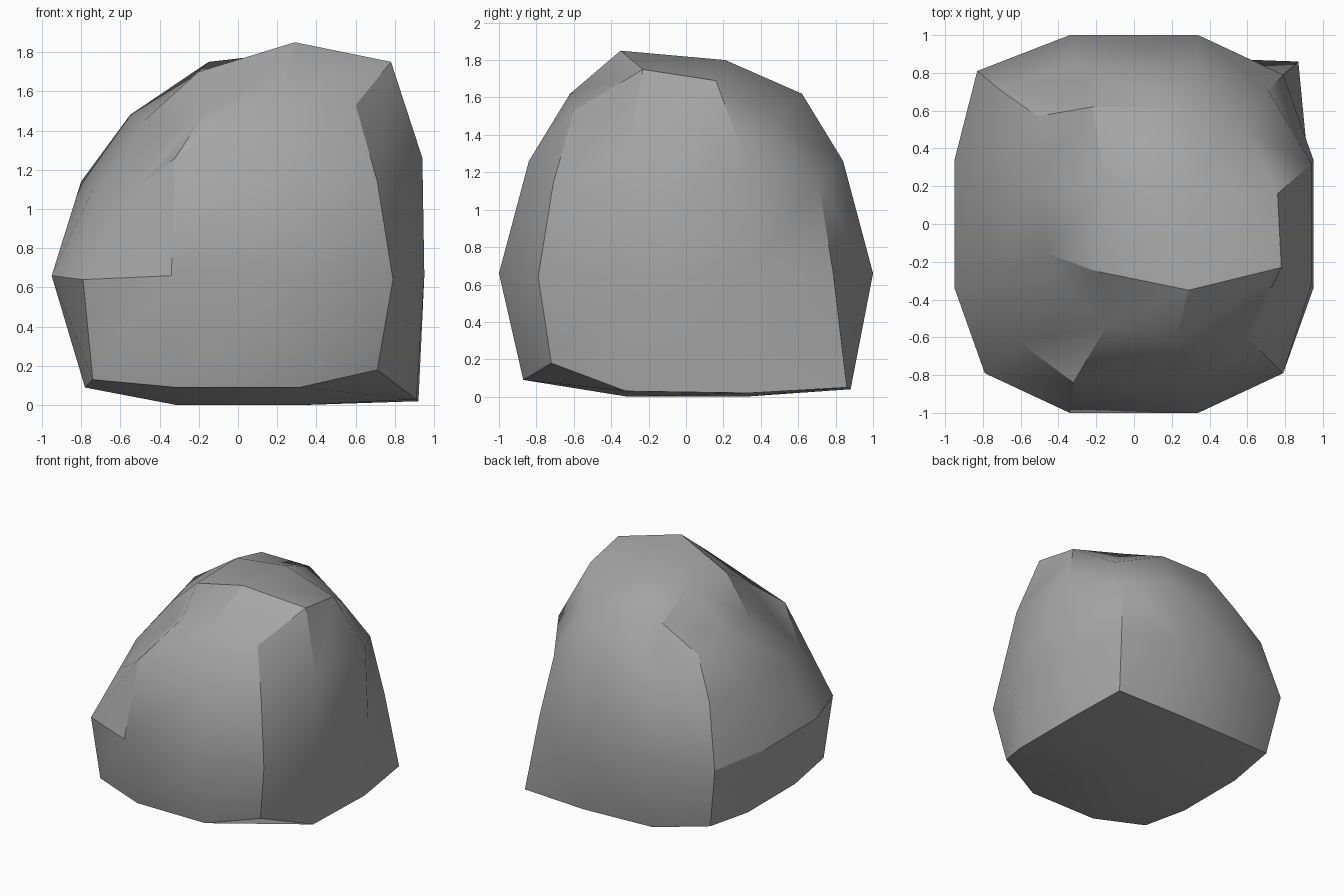
import bpy
import bmesh
import math
from mathutils import Vector

cube = bpy.data.objects.get("Cube")
if cube:
    bpy.data.objects.remove(cube, do_unlink=True)

# Grey stone material
stone = bpy.data.materials.new("stone_grey")
stone.use_nodes = True
colour = (0.38, 0.38, 0.38, 1)
stone.diffuse_color = colour
stone.node_tree.nodes["Principled BSDF"].inputs["Base Color"].default_value = colour

# Regular boulder levels, bottom to top:
# corner half width, corner height, side half width x, side half width y, side height, spacing
LEVELS = [
    (0.74, 0.13, 0.78, 0.87, 0.09, 0.31),
    (0.79, 0.64, 0.95, 1.00, 0.66, 0.34),
    (0.71, 1.14, 0.94, 0.84, 1.26, 0.32),
    (0.60, 1.53, 0.77, 0.62, 1.62, 0.22),
]

# Chipped or bulging spots that depart from the regular levels (column, row, level)
CHIPS = {
    # base
    "300": (0.71, -0.72, 0.18),
    "330": (0.87, 0.86, 0.05),
    "310": (0.91, -0.32, 0.03),
    "320": (0.92, 0.34, 0.02),
    "130": (-0.30, 0.86, 0.05),
    "230": (0.32, 0.88, 0.04),
    # sloping left flank
    "031": (-0.83, 0.81, 0.64),
    "002": (-0.60, -0.63, 1.04),
    "012": (-0.74, -0.27, 1.10),
    "022": (-0.80, 0.30, 1.14),
    # rim of the crown
    "333": (0.61, 0.49, 1.48),
    "003": (-0.32, -0.37, 1.40),
    "033": (-0.51, 0.57, 1.42),
    "313": (0.78, -0.23, 1.75),
    "323": (0.76, 0.16, 1.69),
    "103": (-0.14, -0.53, 1.53),
    "013": (-0.48, -0.15, 1.45),
    "023": (-0.55, 0.22, 1.48),
    # crown
    "213": (0.29, -0.35, 1.85),
    "223": (0.29, 0.21, 1.80),
    "113": (-0.20, -0.25, 1.70),
    "123": (-0.15, 0.20, 1.75),
}


def sign(index):
    return -1 if index < 2 else 1


def outer(index):
    return index in (0, 3)


def place(i, j, k):
    """Position of one point of the divided block."""
    key = f"{i}{j}{k}"
    if key in CHIPS:
        return Vector(CHIPS[key])
    corner, corner_z, side_x, side_y, side_z, step = LEVELS[k]
    if outer(i) and outer(j):
        x, y, z = corner, corner, corner_z
    elif outer(i):
        x, y, z = side_x, step, side_z
    elif outer(j):
        x, y, z = step, side_y, side_z
    else:
        x, y, z = step, step, 0
    return Vector((sign(i) * x, sign(j) * y, z))


bm = bmesh.new()
points = {}


def point(index):
    if index not in points:
        points[index] = bm.verts.new(place(*index))
    return points[index]


# Six sides of the block, each a three by three patch
for axis in range(3):
    for end in (0, 3):
        for u in range(3):
            for v in range(3):
                quad = []
                for a, b in ((u, v), (u + 1, v), (u + 1, v + 1), (u, v + 1)):
                    index = [a, b]
                    index.insert(axis, end)
                    quad.append(point(tuple(index)))
                bm.faces.new(quad)
bmesh.ops.recalc_face_normals(bm, faces=bm.faces)

mesh = bpy.data.meshes.new("boulder")
bm.to_mesh(mesh)
bm.free()
mesh.materials.append(stone)
boulder = bpy.data.objects.new("boulder", mesh)
bpy.context.collection.objects.link(boulder)

# Soft faces with crisp broken edges
for other in bpy.context.selected_objects:
    other.select_set(False)
bpy.context.view_layer.objects.active = boulder
boulder.select_set(True)
bpy.ops.object.shade_smooth_by_angle(angle=math.radians(30))
